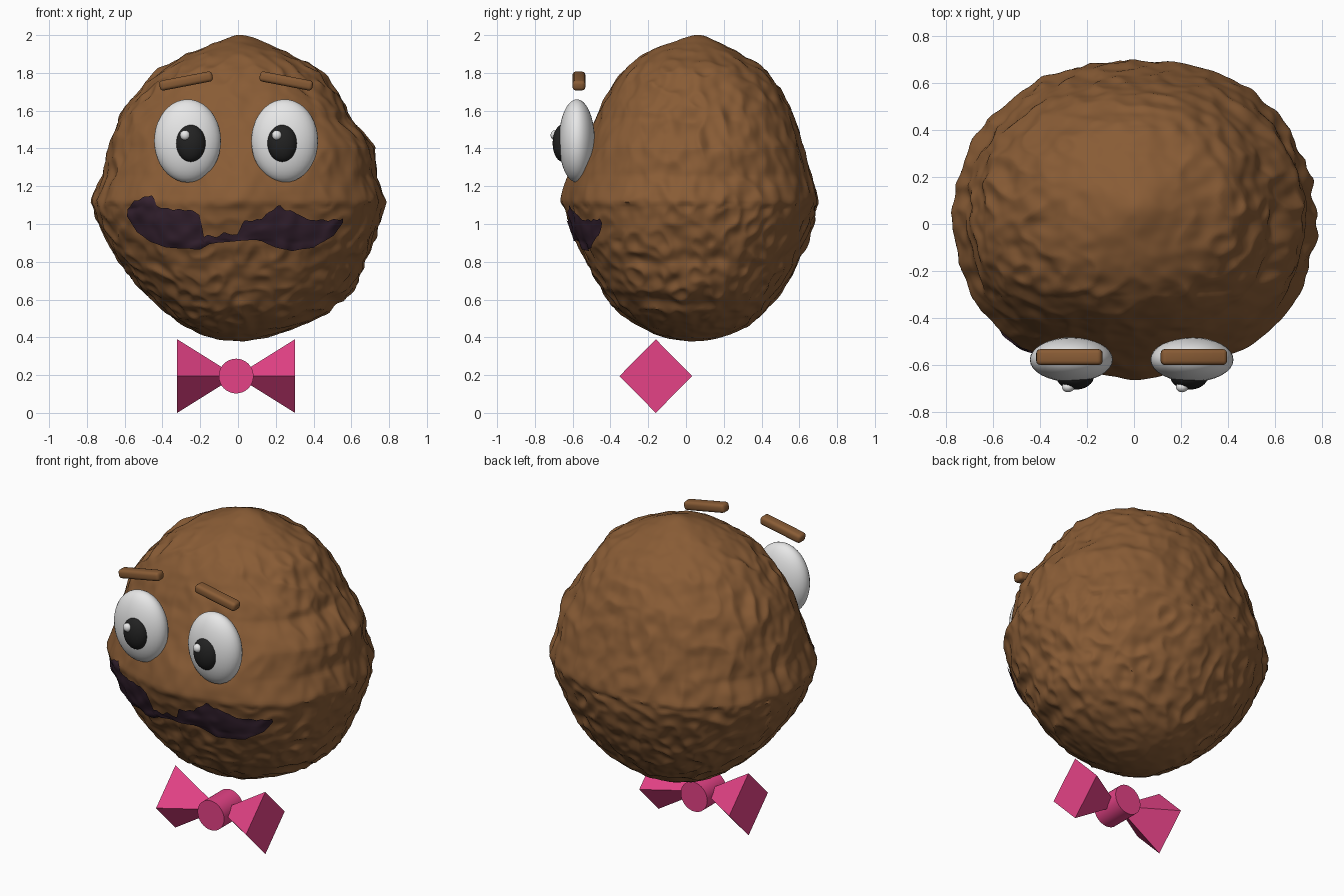
import bpy, bmesh, math
from mathutils import Vector, Matrix, noise
from mathutils.bvhtree import BVHTree

cube = bpy.data.objects.get("Cube")
if cube:
    bpy.data.objects.remove(cube, do_unlink=True)


def material(name, r, g, b):
    m = bpy.data.materials.new(name)
    m.use_nodes = True
    m.diffuse_color = (r, g, b, 1)
    shader = next(n for n in m.node_tree.nodes if n.type == 'BSDF_PRINCIPLED')
    shader.inputs["Base Color"].default_value = (r, g, b, 1)
    shader.inputs["Roughness"].default_value = 0.7
    return m


brown = material("brown", 0.25, 0.107, 0.036)
plum = material("dark plum", 0.036, 0.016, 0.03)
white = material("white", 0.8, 0.8, 0.8)
black = material("black", 0.016, 0.016, 0.016)
pink = material("pink", 0.78, 0.055, 0.24)


def finish(name, bm, mat, angle=None):
    bmesh.ops.recalc_face_normals(bm, faces=bm.faces)
    mesh = bpy.data.meshes.new(name)
    bm.to_mesh(mesh)
    bm.free()
    mesh.materials.append(mat)
    obj = bpy.data.objects.new(name, mesh)
    bpy.context.collection.objects.link(obj)
    if angle:
        bpy.ops.object.select_all(action='DESELECT')
        obj.select_set(True)
        bpy.context.view_layer.objects.active = obj
        bpy.ops.object.shade_smooth_by_angle(angle=math.radians(angle))


def ellipsoid(name, centre, radii, mat):
    bm = bmesh.new()
    bmesh.ops.create_uvsphere(bm, u_segments=32, v_segments=20, radius=1)
    bmesh.ops.scale(bm, vec=radii, verts=bm.verts)
    bmesh.ops.translate(bm, vec=centre, verts=bm.verts)
    finish(name, bm, mat, 60)


def along(points, t):
    """Linear interpolation of the rows of a table at its first column."""
    if t <= points[0][0]:
        return points[0][1:]
    for a, b in zip(points, points[1:]):
        if t <= b[0]:
            f = (t - a[0]) / (b[0] - a[0])
            return [p + (q - p) * f for p, q in zip(a[1:], b[1:])]
    return points[-1][1:]


# Lumpy head: fullness at each height towards right, left, front and back
fullness = [(0.42, 0.62, 0.66, 0.63, 0.62), (0.52, 0.61, 0.76, 0.63, 0.6),
            (0.65, 0.65, 0.77, 0.62, 0.6), (0.8, 0.69, 0.74, 0.62, 0.61),
            (0.95, 0.73, 0.75, 0.645, 0.63), (1.08, 0.76, 0.765, 0.66, 0.65),
            (1.12, 0.77, 0.775, 0.675, 0.66), (1.25, 0.725, 0.74, 0.65, 0.635),
            (1.4, 0.73, 0.765, 0.62, 0.62), (1.55, 0.75, 0.7, 0.605, 0.625),
            (1.7, 0.73, 0.72, 0.62, 0.645), (1.82, 0.73, 0.75, 0.64, 0.66),
            (1.92, 0.67, 0.69, 0.65, 0.65)]
# Single swellings: direction, height and tightness
lumps = [((0, -1, 0.07), 0.045, 40), ((0.03, 0.04, 1), 0.035, 90),
         ((0.5, 0.8, 0.2), 0.02, 25)]
lumps = [(Vector(d).normalized(), h, k) for d, h, k in lumps]
middle = Vector((0, 0.04, 1.1))


def head_point(d):
    rise = d.z * (0.87 if d.z > 0 else 0.72)
    right, left, front, back = along(fullness, middle.z + rise)
    base = Vector((d.x * (left if d.x > 0 else right),
                   d.y * (back if d.y > 0 else front), rise))
    # Cheeks and back corners are a little squarer than an oval
    swell = (0.015 if d.y > 0 else 0.045) * 4 * (d.x * d.y) ** 2
    swell += sum(h * math.exp(k * (d.dot(a) - 1)) for a, h, k in lumps)
    bumps = noise.noise(d * 3.4) * 0.008
    bumps += (0.2 - abs(noise.noise(d * (5 if d.z > 0 else 6.5)))) * 0.04
    bumps += noise.noise(d * 11) * 0.014
    if d.y < -0.55 and d.z > -0.25:     # calmer face area
        bumps *= 0.6
    bumps *= min(1, (1.05 - abs(d.z)) * 4)
    return middle + base * (1 + swell + bumps)


bm = bmesh.new()
bmesh.ops.create_icosphere(bm, subdivisions=7, radius=1)
for v in bm.verts:
    v.co = head_point(v.co.normalized())
bmesh.ops.recalc_face_normals(bm, faces=bm.faces)
tree = BVHTree.FromBMesh(bm)
finish("head", bm, brown, 50)

# Mouth: thin ragged plate laid on the head surface
upper = [(-0.58, 1.08), (-0.54, 1.13), (-0.45, 1.15), (-0.43, 1.09), (-0.3, 1.08),
         (-0.2, 1.06), (-0.18, 0.93), (-0.08, 0.95), (0, 0.95), (0.03, 1.02),
         (0.12, 1.03), (0.22, 1.1), (0.3, 1.06), (0.38, 1.02), (0.55, 1.03)]
lower = [(-0.58, 1.04), (-0.53, 0.96), (-0.46, 0.91), (-0.38, 0.88), (-0.2, 0.87),
         (-0.15, 0.9), (0.1, 0.92), (0.2, 0.88), (0.28, 0.86), (0.4, 0.88),
         (0.5, 0.94), (0.55, 1.01)]
bm = bmesh.new()
columns, rows, grid = 90, 18, []
for i in range(columns + 1):
    x = -0.58 + 1.13 * i / columns
    rag = noise.noise(Vector((x * 22, 3, 0))) * 0.02
    z0, z1 = along(lower, x)[0], along(upper, x)[0] + rag
    column = []
    for j in range(rows + 1):
        z = z0 + (z1 - z0) * j / rows
        hit, normal, _, _ = tree.ray_cast(Vector((x, -2, z)), Vector((0, 1, 0)))
        column.append(bm.verts.new(hit + normal * 0.009))
    grid.append(column)
for a, b in zip(grid, grid[1:]):
    for j in range(rows):
        bm.faces.new((a[j], b[j], b[j + 1], a[j + 1]))
finish("mouth", bm, plum, 60)

# Eyes with pupils and glints, and slanted brows
for side, s in (("right", -1), ("left", 1)):
    x = s * 0.257 - 0.01
    ellipsoid(side + "_eye", (x, -0.578, 1.44), (0.177, 0.095, 0.22), white)
    ellipsoid(side + "_pupil", (s * 0.243 - 0.008, -0.65, 1.428), (0.08, 0.056, 0.1), black)
    ellipsoid(side + "_glint", (s * 0.243 - 0.038, -0.695, 1.47), (0.026, 0.022, 0.026), white)
    bm = bmesh.new()
    bmesh.ops.create_cube(bm, size=1)
    bmesh.ops.scale(bm, vec=(0.285, 0.068, 0.054), verts=bm.verts)
    bmesh.ops.bevel(bm, geom=bm.edges[:], offset=0.018, segments=3, affect='EDGES', profile=0.5)
    bmesh.ops.rotate(bm, cent=(0, 0, 0), matrix=Matrix.Rotation(s * 0.19, 3, 'Y'), verts=bm.verts)
    bmesh.ops.translate(bm, vec=(s * 0.265 - 0.01, -0.567, 1.757), verts=bm.verts)
    finish(side + "_brow", bm, brown, 40)

# Bow tie: two four-sided pyramids and a round knot
knot = Vector((-0.01, -0.16, 0.195))
for side, s in (("right", -1), ("left", 1)):
    bm = bmesh.new()
    tip = bm.verts.new(knot)
    rim = [bm.verts.new(knot + Vector((s * 0.312, y * 0.192, z * 0.195)))
           for y, z in ((1, 0), (0, 1), (-1, 0), (0, -1))]
    bm.faces.new(rim)
    for a, b in zip(rim, rim[1:] + rim[:1]):
        bm.faces.new((a, b, tip))
    finish(side + "_bow_wing", bm, pink)

bm = bmesh.new()
bmesh.ops.create_cone(bm, cap_ends=True, segments=32, radius1=0.092, radius2=0.092, depth=0.19)
bmesh.ops.rotate(bm, cent=(0, 0, 0), matrix=Matrix.Rotation(math.pi / 2, 3, 'X'), verts=bm.verts)
bmesh.ops.translate(bm, vec=knot, verts=bm.verts)
finish("bow_knot", bm, pink, 40)
